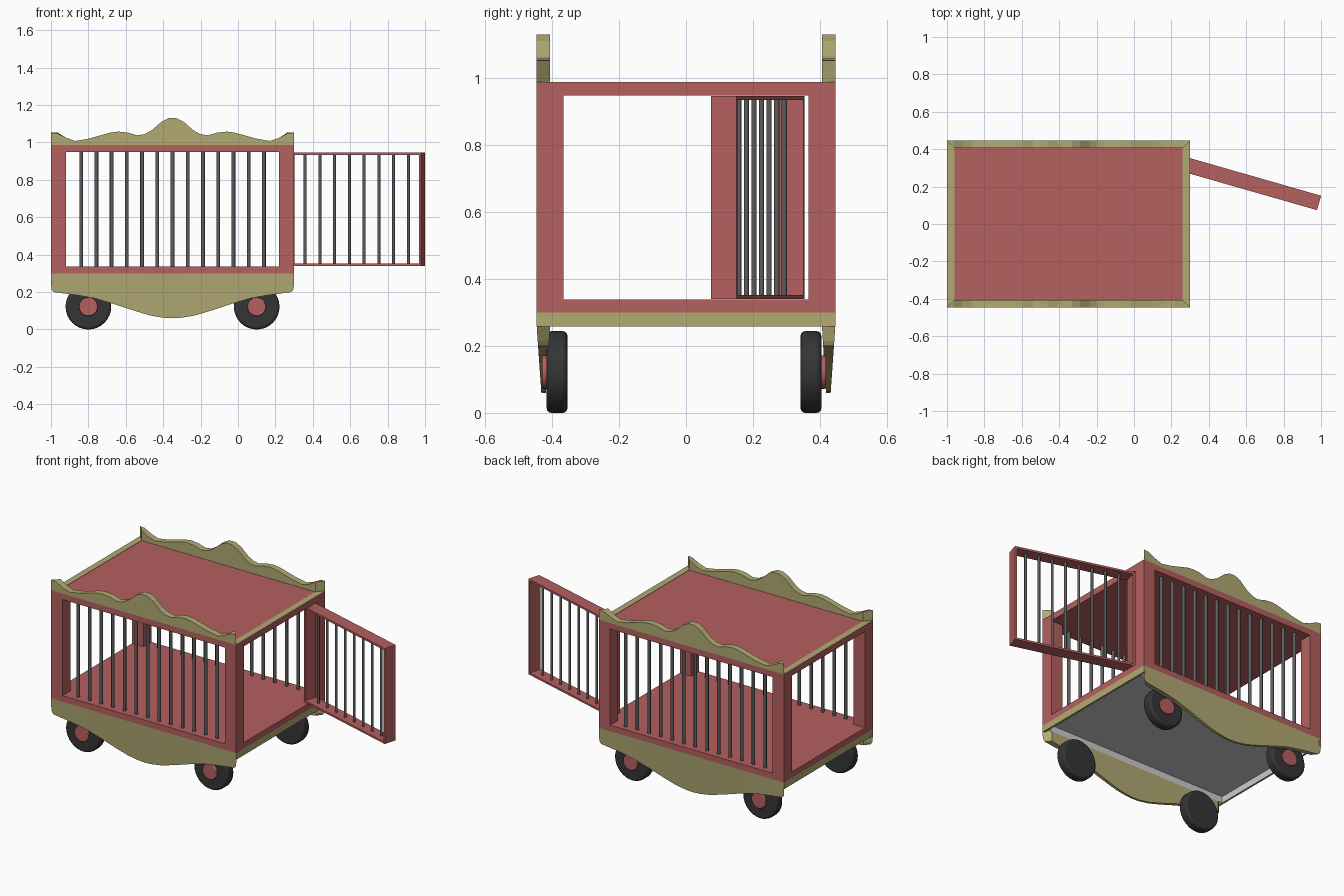
import bpy, bmesh, math
from mathutils import Matrix, Vector

if "Cube" in bpy.data.objects:
    bpy.data.objects.remove(bpy.data.objects["Cube"])


def mat(name, rgb):
    m = bpy.data.materials.new(name)
    m.diffuse_color = (*rgb, 1)
    m.use_nodes = True
    m.node_tree.nodes["Principled BSDF"].inputs["Base Color"].default_value = m.diffuse_color
    return m


RED = mat("red_paint", (0.46, 0.115, 0.115))
OLIVE = mat("olive_paint", (0.44, 0.40, 0.17))
IRON = mat("iron", (0.11, 0.11, 0.11))
RUBBER = mat("rubber", (0.035, 0.035, 0.035))


def make(name, bm, material=None, bevel=0, smooth=False):
    bmesh.ops.recalc_face_normals(bm, faces=bm.faces)
    me = bpy.data.meshes.new(name)
    bm.to_mesh(me)
    bm.free()
    ob = bpy.data.objects.new(name, me)
    bpy.context.collection.objects.link(ob)
    if material:
        me.materials.append(material)
    if smooth:
        bpy.ops.object.select_all(action='DESELECT')
        ob.select_set(True)
        bpy.context.view_layer.objects.active = ob
        bpy.ops.object.shade_smooth_by_angle(angle=math.radians(40))
    if bevel:
        b = ob.modifiers.new("bevel", 'BEVEL')
        b.width, b.segments, b.limit_method = bevel, 3, 'ANGLE'
    return ob


def add_box(bm, lo, hi):
    lo, hi = Vector(lo), Vector(hi)
    m = Matrix.Translation((lo + hi) / 2) @ Matrix.Diagonal((*(hi - lo), 1))
    bmesh.ops.create_cube(bm, size=1, matrix=m)


def boxes(name, material, *pairs):
    bm = bmesh.new()
    for lo, hi in pairs:
        add_box(bm, lo, hi)
    return make(name, bm, material)


def add_bar(bm, x, y, z0, z1, r=0.01):
    bmesh.ops.create_cone(bm, cap_ends=True, segments=12, radius1=r, radius2=r,
                          depth=z1 - z0, matrix=Matrix.Translation((x, y, (z0 + z1) / 2)))


def strip(name, columns):
    """Solid board: each column lists four corner points, joined along x."""
    bm = bmesh.new()
    rings = [[bm.verts.new(p) for p in c] for c in columns]
    for a, b in zip(rings, rings[1:]):
        for i in range(4):
            j = (i + 1) % 4
            bm.faces.new((a[i], a[j], b[j], b[i]))
    bm.faces.new(rings[0])
    bm.faces.new(rings[-1])
    bmesh.ops.dissolve_degenerate(bm, dist=1e-5, edges=bm.edges)
    return make(name, bm, OLIVE)


X0, X1, XC, Y = -1.0, 0.3, -0.35, 0.446
T = 0.04  # trim thickness
Z0, ZF, ZC, Z1 = 0.3, 0.338, 0.948, 0.986


def mirrored(half):
    return half + [(2 * XC - x, z) for x, z in reversed(half) if x != XC]


# cage body: floor, roof and corner posts
boxes("floor", RED, ((X0, -Y, Z0), (X1, Y, ZF)))
boxes("roof", RED, ((X0, -Y, ZC), (X1, Y, Z1)))
boxes("corner_posts", RED, *[((x, y, ZF), (x + 0.08, y + 0.08, ZC))
                             for x in (X0, X1 - 0.08) for y in (-Y, Y - 0.08)])

# side bars
bm = bmesh.new()
for y in (-0.405, 0.405):
    for i in range(1, 14):
        add_bar(bm, -0.92 + 1.14 * i / 14, y, ZF, ZC)
make("side_bars", bm, IRON, smooth=True)

# roof end trim, thin base rim, and recessed grey underside with its lip
boxes("roof_end_trim", OLIVE, ((X0, -Y, Z1), (X0 + T, Y, Z1 + 0.002)),
      ((X1 - T, -Y, Z1), (X1, Y, Z1 + 0.002)))
E = 0.012
boxes("base_end_trim", OLIVE, ((X0, -Y, 0.258), (X0 + E, Y, Z0)), ((X1 - E, -Y, 0.258), (X1, Y, Z0)))
bm = bmesh.new()
a, b, yi = X0 + E + 0.001, X1 - E - 0.001, Y - T - 0.001
top = [bm.verts.new((x, y, Z0 - 0.002)) for x, y in ((a, -yi), (b, -yi), (b, yi), (a, yi))]
low = [bm.verts.new((v.co.x, v.co.y, 0.258)) for v in top]
bm.faces.new(top)
for i in range(4):
    j = (i + 1) % 4
    bm.faces.new((top[i], top[j], low[j], low[i]))
make("underside", bm)

# scalloped crests and curved skirts on both long sides, mitred at the ends
crest = mirrored([(-1.0, 1.052), (-0.97, 1.05), (-0.92, 1.025), (-0.87, 1.008), (-0.8, 1.02),
                  (-0.68, 1.053), (-0.64, 1.058), (-0.59, 1.053), (-0.54, 1.038),
                  (-0.5, 1.044), (-0.46, 1.066), (-0.41, 1.11), (-0.37, 1.13)])
skirt = mirrored([(-1.0, 0.25), (-0.997, 0.215), (-0.985, 0.2), (-0.85, 0.182), (-0.76, 0.165),
                  (-0.66, 0.135), (-0.56, 0.102), (-0.47, 0.075), (-0.4, 0.063), (XC, 0.06)])
for side, s in (("front", -1), ("back", 1)):
    cols = []
    for x, z in crest:
        xi = min(max(x, X0 + T), X1 - T)
        cols.append([(x, s * Y, Z1), (x, s * Y, z), (xi, s * (Y - T), z), (xi, s * (Y - T), Z1)])
    strip(side + "_crest", cols)
    cols = []
    for x, z in skirt:
        t = max(0, (0.26 - z) / 0.2)
        xi = min(max(x, X0 + T), X1 - T)
        cols.append([(x, s * Y, Z0), (x, s * (Y - 0.014 * t), z),
                     (xi, s * (Y - T + 0.012 * t), z), (xi, s * (Y - T), Z0)])
    strip(side + "_skirt", cols)

# open door swung on its hinge, built along local x
L, D, W = 0.738, 0.04, 0.012
hinge = Matrix.Translation((0.280, 0.316, 0)) @ Matrix.Rotation(math.radians(-16), 4, 'Z')
zb, zt = 0.34, 0.946
frame = boxes("door_frame", RED,
              ((0, -D, zb), (W, D, zt)), ((L - W, -D, zb), (L, D, zt)),
              ((W, -D, zb), (L - W, D, zb + W)), ((W, -D, zt - W), (L - W, D, zt)))
bm = bmesh.new()
for i in range(1, 9):
    add_bar(bm, L * i / 9, 0, zb + W, zt - W, 0.008)
door_bars = make("door_bars", bm, IRON, smooth=True)
for ob in (frame, door_bars):
    ob.matrix_world = hinge

# wheels with hubs on the outer side
R = 0.122
for side, s, yc in (("front", -1, -0.385), ("back", 1, 0.373)):
    for end, x in (("left", -0.8), ("right", 0.1)):
        for part, r, y, d, m, b in (("tyre", R, yc, 0.062, RUBBER, 0.014),
                                    ("hub", 0.05, yc + s * 0.03, 0.03, RED, 0.004)):
            bm = bmesh.new()
            bmesh.ops.create_cone(bm, cap_ends=True, segments=32, radius1=r, radius2=r, depth=d,
                                  matrix=Matrix.Translation((x, y, R)) @ Matrix.Rotation(math.pi / 2, 4, 'X'))
            make(f"{side}_{end}_{part}", bm, m, bevel=b, smooth=True)
